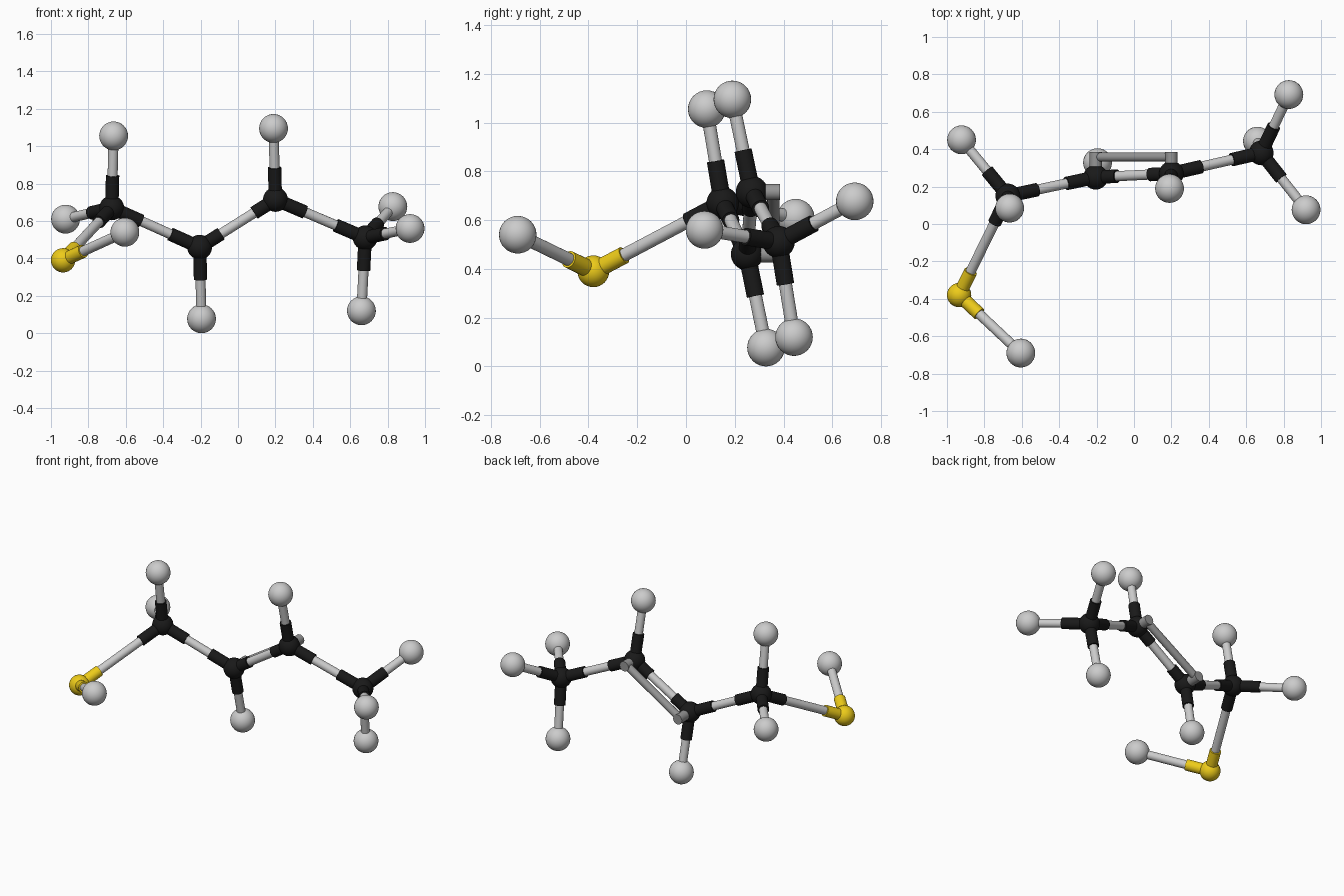
import bpy
from mathutils import Vector

if "Cube" in bpy.data.objects:
    bpy.data.objects.remove(bpy.data.objects["Cube"])


def material(name, rgb):
    m = bpy.data.materials.new(name)
    m.diffuse_color = (*rgb, 1)
    m.use_nodes = True
    m.node_tree.nodes["Principled BSDF"].inputs["Base Color"].default_value = m.diffuse_color
    return m


BLACK = material("black", (0.01, 0.01, 0.01))
YELLOW = material("yellow", (0.85, 0.6, 0.01))
DARK = material("dark_grey", (0.3, 0.3, 0.3))


def finish(name, mat):
    ob = bpy.context.object
    ob.name = name
    if mat:
        ob.data.materials.append(mat)
    bpy.ops.object.shade_smooth_by_angle()


def ball(name, p, r, mat=None):
    bpy.ops.mesh.primitive_uv_sphere_add(segments=32, ring_count=16, radius=r, location=p)
    finish(name, mat)


def rod(name, a, b, r, mat=None):
    a, b = Vector(a), Vector(b)
    d = b - a
    bpy.ops.mesh.primitive_cylinder_add(vertices=24, radius=r, depth=d.length, location=(a + b) / 2,
                                        rotation=d.to_track_quat('Z', 'Y').to_euler())
    finish(name, mat)


# Atom centres
atoms = {
    "C1": (-0.675, 0.15, 0.67), "C2": (-0.205, 0.25, 0.46),
    "C3": (0.20, 0.27, 0.715), "C4": (0.68, 0.38, 0.51),
    "S1": (-0.935, -0.38, 0.39),
    "H1": (-0.605, -0.69, 0.54), "H2": (-0.665, 0.085, 1.055),
    "H3": (-0.922, 0.45, 0.61), "H4": (-0.195, 0.328, 0.077),
    "H5": (0.19, 0.19, 1.095), "H6": (0.66, 0.443, 0.12),
    "H7": (0.828, 0.692, 0.677), "H8": (0.92, 0.076, 0.56),
}
# Per kind: part name, ball radius, material, socket length
kinds = {"C": ("carbon_ball", 0.066, BLACK, 0.175),
         "S": ("sulfur_ball", 0.065, YELLOW, 0.155),
         "H": ("hydrogen_ball", 0.077, None, 0)}
for key, p in atoms.items():
    name, r, mat, _ = kinds[key[0]]
    ball(name, p, r, mat)

# Bonds, each with a thicker coloured socket at the carbon or sulfur end
bonds = "C1C2 C2C3 C3C4 C1S1 S1H1 C1H2 C1H3 C2H4 C3H5 C4H6 C4H7 C4H8".split()
for bond in bonds:
    ends = bond[:2], bond[2:]
    a, b = (Vector(atoms[e]) for e in ends)
    rod("bond_rod", a, b, 0.027)
    for e, p, q in ((ends[0], a, b), (ends[1], b, a)):
        _, _, mat, length = kinds[e[0]]
        if length:
            length = 0.135 if bond == "C2C3" else length
            rod("bond_socket", p, p + (q - p).normalized() * length, 0.036, mat)

# Second bar of the double bond, on short posts behind the carbons
bar_ends = []
for key in ("C2", "C3"):
    c = Vector(atoms[key])
    rod("double_bond_post", c, (c.x, 0.385, c.z), 0.033, DARK)
    bar_ends.append((c.x, 0.358, c.z))
rod("double_bond_bar", *bar_ends, 0.025, DARK)
